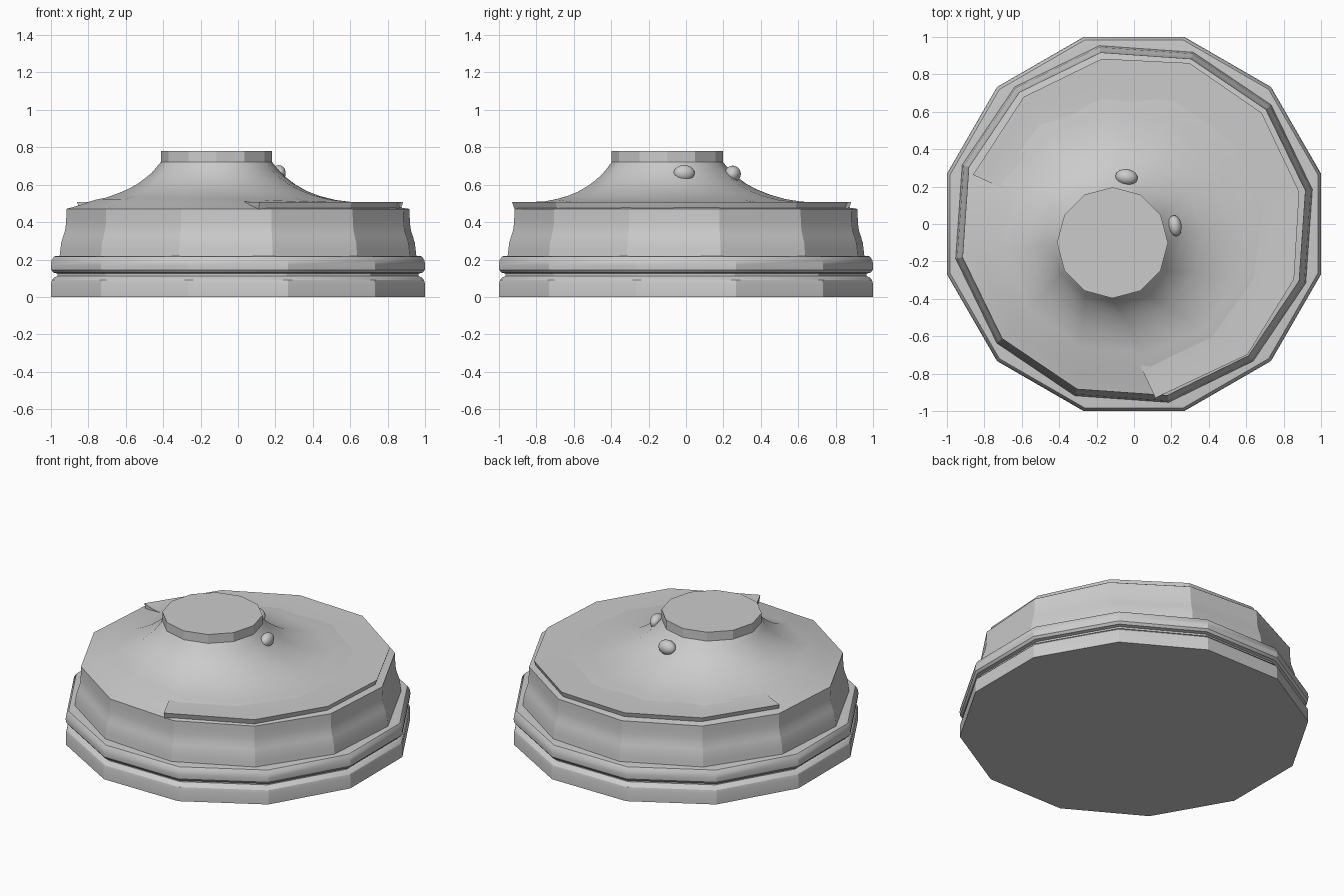
import bpy, math
from math import cos, sin, radians

if "Cube" in bpy.data.objects:
    bpy.data.objects.remove(bpy.data.objects["Cube"])

NECK = (-0.115, -0.1)   # off-centre neck
NECK_R = 0.297


def make(name, verts, faces, angle=28):
    me = bpy.data.meshes.new(name)
    me.from_pydata(verts, [], faces)
    me.update()
    ob = bpy.data.objects.new(name, me)
    bpy.context.collection.objects.link(ob)
    bpy.ops.object.select_all(action='DESELECT')
    bpy.context.view_layer.objects.active = ob
    ob.select_set(True)
    bpy.ops.object.mode_set(mode='EDIT')
    bpy.ops.mesh.select_all(action='SELECT')
    bpy.ops.mesh.normals_make_consistent(inside=False)
    bpy.ops.object.mode_set(mode='OBJECT')
    bpy.ops.object.shade_smooth_by_angle(angle=radians(angle))
    return ob


def loft(name, rings, closed=True, caps=True, angle=28):
    """Skin a list of equal-length point rings."""
    n = len(rings[0])
    verts = [p for r in rings for p in r]
    faces = []
    for i in range(len(rings) - 1):
        for j in range(n if closed else n - 1):
            k = (j + 1) % n
            faces.append((i*n + j, i*n + k, (i+1)*n + k, (i+1)*n + j))
    if caps:
        faces.append(tuple(range(n))[::-1])
        faces.append(tuple(range(len(verts) - n, len(verts))))
    return make(name, verts, faces, angle)


def ring(r, z, turn, centre=(0, 0), n=12):
    return [(centre[0] + r*cos(radians(turn + 360*k/n)),
             centre[1] + r*sin(radians(turn + 360*k/n)), z) for k in range(n)]


# Moulded twelve-sided foot
foot = [(1.035, 0), (1.035, 0.07), (1.03, 0.09), (1.015, 0.105), (1.0, 0.112),
        (1.0, 0.125), (1.022, 0.13), (1.034, 0.145), (1.036, 0.17),
        (1.032, 0.195), (1.018, 0.217), (0.99, 0.22)]
loft("foot", [ring(r, z, 15) for r, z in foot])

# Slightly turned drum above the foot
drum = [(0.972, 0.215), (0.968, 0.25), (0.963, 0.29), (0.952, 0.325),
        (0.942, 0.355), (0.937, 0.39), (0.935, 0.43), (0.934, 0.47)]
loft("drum", [ring(r, z, 11) for r, z in drum])

# Neck stub
loft("neck", [ring(NECK_R, z, 0, NECK) for z in (0.70, 0.78)])

# Concave slope between neck and drum
CURVE = [(0, .722), (.05, .663), (.12, .608), (.2, .565), (.3, .53),
         (.4, .511), (.5, .505), (2, .503)]


def height(d):
    for (a, za), (b, zb) in zip(CURVE, CURVE[1:]):
        if d <= b:
            return za + (zb - za)*(d - a)/(b - a)


def slope_point(angle, rim, t, drop):
    a, b = radians(angle - 11), radians(angle)
    x0, y0 = NECK[0] + NECK_R*cos(a), NECK[1] + NECK_R*sin(a)
    x1, y1 = rim*cos(b), rim*sin(b)
    z = height(t*math.hypot(x1 - x0, y1 - y0))
    z -= drop*max(0, (t - 0.7)/0.3)
    return (x0 + (x1 - x0)*t, y0 + (y1 - y0)*t, z)


STEPS = [0, .05, .1, .17, .25, .35, .46, .58, .7, .85]
loft("slope", [[slope_point(11 + 30*k, .934, t, .034) for k in range(12)]
               for t in STEPS + [1]], caps=False, angle=35)

# Raised lip wrapping the right and back, drawing inwards as it goes
LIP = [(-83, .937), (-49, .925), (-19, .905), (11, .9), (41, .905),
       (71, .91), (101, .9), (131, .9), (163, .9)]
rings = [[slope_point(a, r, t, -.003) for a, r in LIP] for t in (.68, .8, .9, 1)]
rings.append([(x*.985, y*.985, .468) for x, y, z in rings[-1]])
rings.append([(x, y, .46) for x, y, z in rings[0]])
n = len(LIP)
lip = [p for r in rings for p in r]
faces = [(i*n + j, i*n + j + 1, (i+1) % 6*n + j + 1, (i+1) % 6*n + j)
         for i in range(6) for j in range(n - 1)]
faces += [tuple(i*n for i in range(6)), tuple(i*n + n - 1 for i in range(6))]
make("rim_lip", lip, faces)

# Two small studs beside the neck
for name, loc, size, turn in (("right_stud", (.218, -.01, .662), (.037, .057, .043), .15),
                              ("back_stud", (-.04, .25, .657), (.06, .044, .045), -.15)):
    bpy.ops.mesh.primitive_uv_sphere_add(segments=16, ring_count=10, radius=1,
                                         location=loc, rotation=(0, 0, turn))
    bpy.context.object.name = name
    bpy.context.object.scale = size
    bpy.ops.object.shade_smooth()
